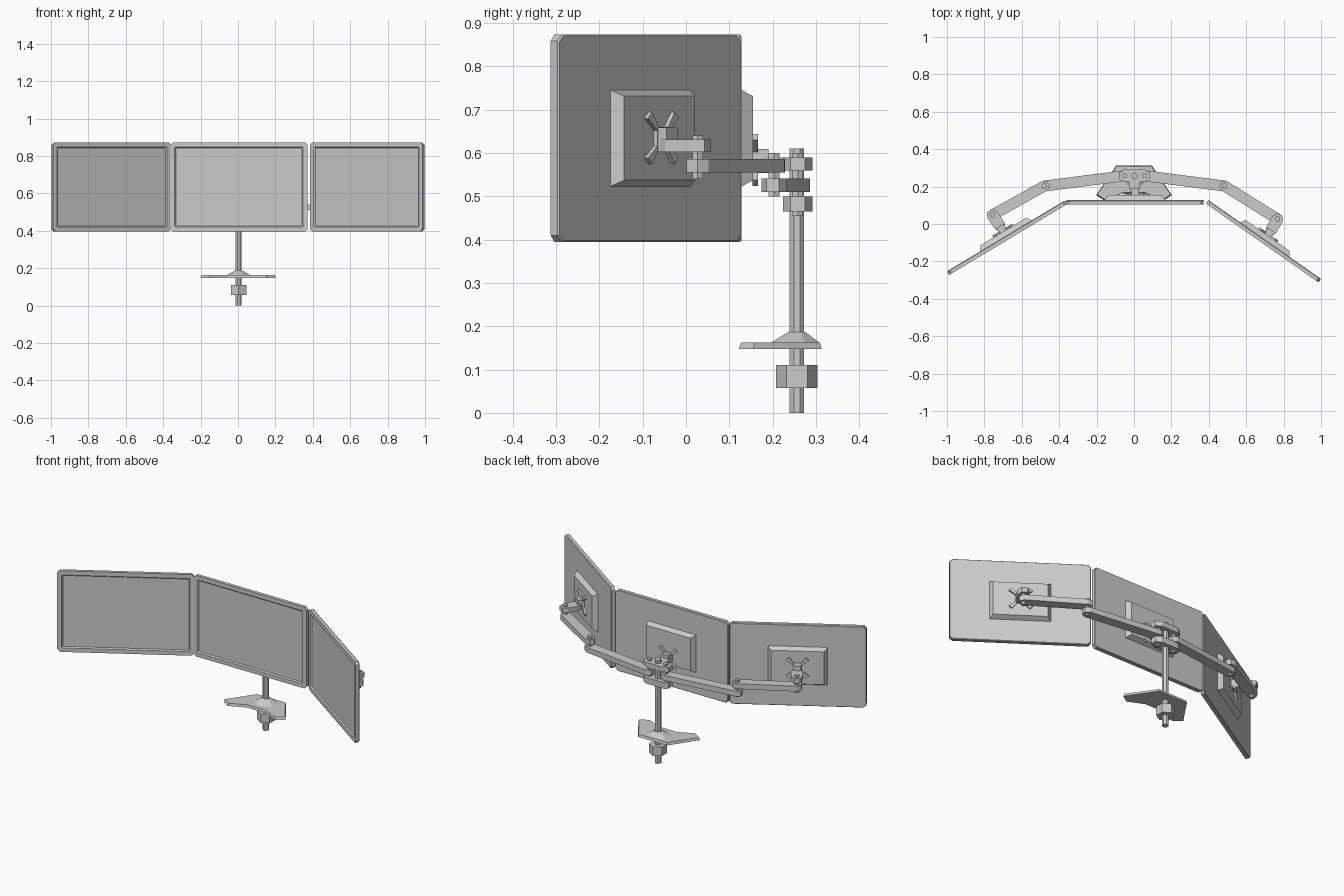
import bpy, bmesh
from math import sin, cos, pi, radians, atan2
from mathutils import Matrix, Vector

if "Cube" in bpy.data.objects:
    bpy.data.objects.remove(bpy.data.objects["Cube"])

I = Matrix.Identity(4)


def finish(bm, name, m=I):
    bmesh.ops.recalc_face_normals(bm, faces=bm.faces)
    me = bpy.data.meshes.new(name)
    bm.to_mesh(me)
    bm.free()
    ob = bpy.data.objects.new(name, me)
    ob.matrix_world = m
    bpy.context.collection.objects.link(ob)
    return ob


def loft(name, rings, m=I):
    """Solid through matching rings of 3D points."""
    bm = bmesh.new()
    vs = [[bm.verts.new(p) for p in r] for r in rings]
    n = len(rings[0])
    for a, b in zip(vs, vs[1:]):
        for i in range(n):
            j = (i + 1) % n
            bm.faces.new((a[i], a[j], b[j], b[i]))
    bm.faces.new(vs[0])
    bm.faces.new(vs[-1])
    return finish(bm, name, m)


def prism(name, pts, z0, z1, m=I):
    return loft(name, [[(x, y, z) for x, y in pts] for z in (z0, z1)], m)


def ngon(x, y, r, n, turn=0.0):
    return [(x + r * cos(2 * pi * i / n + turn), y + r * sin(2 * pi * i / n + turn)) for i in range(n)]


def link(name, p, q, w, z0, z1):
    """Flat bar with blunt rounded ends between two pivots."""
    a = atan2(q[1] - p[1], q[0] - p[0])
    pts = []
    for c, s in ((q, a - pi / 2), (p, a + pi / 2)):
        pts += [(c[0] + w * cos(s + k * pi / 3), c[1] + w * sin(s + k * pi / 3)) for k in range(4)]
    return prism(name, pts, z0, z1)


def rect(hw, hh, y):
    return [(-hw, y, -hh), (hw, y, -hh), (hw, y, hh), (-hw, y, hh)]


def octo(hw, hh, c, y):
    return [(-hw + c, y, -hh), (hw - c, y, -hh), (hw, y, -hh + c), (hw, y, hh - c),
            (hw - c, y, hh), (-hw + c, y, hh), (-hw, y, hh - c), (-hw, y, -hh + c)]


def box(name, x, y, z, m=I):
    return prism(name, [(x[0], y[0]), (x[1], y[0]), (x[1], y[1]), (x[0], y[1])], z[0], z[1], m)


def monitor(side, x, y, angle, mount_z):
    """Panel with recessed screen, rear housing and cross mount; origin at back centre."""
    m = Matrix.Translation((x, y, 0.634)) @ Matrix.Rotation(radians(angle), 4, 'Z')
    w, h, f = 0.3675, 0.239, -0.023
    loft(side + "_monitor_panel", [
        octo(w - 0.003, h - 0.003, 0.014, 0), octo(w, h, 0.015, -0.004), octo(w, h, 0.015, f),
        octo(w - 0.024, h - 0.024, 0.004, f), octo(w - 0.030, h - 0.030, 0.004, f + 0.007)], m)
    loft(side + "_rear_housing", [rect(0.16, 0.111, -0.002), rect(0.16, 0.111, 0.001),
                                  rect(0.143, 0.097, 0.027)], m)
    # cross shaped mounting plate
    arm = [(0.024, 0.0), (0.062, 0.046), (0.046, 0.060), (0.018, 0.026)]
    pts = []
    for sx, sz in ((1, 1), (-1, 1), (-1, -1), (1, -1)):
        quad = [(sx * a, sz * b) for a, b in arm[1:]]
        quad = [(sx * 0.024, sz * 0.018)] + quad
        pts += quad if sx * sz > 0 else quad[::-1]
    loft(side + "_cross_mount", [[(a, yy, b + mount_z) for a, b in pts] for yy in (0.026, 0.038)], m)
    box(side + "_tilt_block", (-0.022, 0.022), (0.036, 0.062), (mount_z - 0.03, mount_z + 0.025), m)
    return m


POLE = (0.003, 0.256)
px, py = POLE

# desk clamp: pole, nut and forked base
prism("pole", ngon(px, py, 0.018, 8, pi / 8), 0, 0.61)
prism("clamp_nut", ngon(px, py, 0.048, 6, pi / 2), 0.057, 0.11)
half = [(0.06, 0.165), (0.155, 0.122), (0.202, 0.155), (0.095, 0.313)]
outline = half + [(-x, y) for x, y in reversed(half)]
loft("clamp_base", [[(x, y, 0.148) for x, y in outline],
                    [(x * 0.97, 0.235 + (y - 0.235) * 0.95, 0.163) for x, y in outline]])
loft("base_hub", [[(px + (x - px) * 1.15, y, 0.162) for x, y in ngon(px, py - 0.004, 0.06, 8, pi / 8)],
                  [(x, y, 0.187) for x, y in ngon(px, py, 0.021, 8, pi / 8)]])

# the three monitors
monitor("centre", 0.005, 0.128, 0, -0.05)
mr = monitor("right", 0.699, -0.083, -35, 0)
ml = monitor("left", -0.685, -0.0635, 31, 0)

# collars holding the arms on the pole
L, R = (px - 0.053, 0.258), (px + 0.053, 0.258)
link("lower_collar", L, R, 0.034, 0.465, 0.50)
link("upper_collar", L, R, 0.034, 0.56, 0.59)
link("centre_bracket", (px, 0.19), POLE, 0.03, 0.561, 0.589)

# two folding arms with pivot pins
for side, hub, elbow, tip, m in (("right", R, (0.484, 0.203), (0.767, 0.027), mr),
                                 ("left", L, (-0.479, 0.203), (-0.757, 0.048), ml)):
    link(side + "_inner_arm", hub, elbow, 0.029, 0.51, 0.541)
    link(side + "_outer_arm", elbow, tip, 0.029, 0.555, 0.586)
    start = m @ Vector((0, 0.06, 0))
    link(side + "_tip_bracket", (start.x, start.y), tip, 0.031, 0.602, 0.631)
    for part, p, z0, z1 in (("hub_pin", hub, 0.455, 0.60), ("elbow_pin", elbow, 0.50, 0.60),
                            ("tip_pin", tip, 0.54, 0.64)):
        prism(side + "_" + part, ngon(p[0], p[1], 0.0145, 6), z0, z1)
